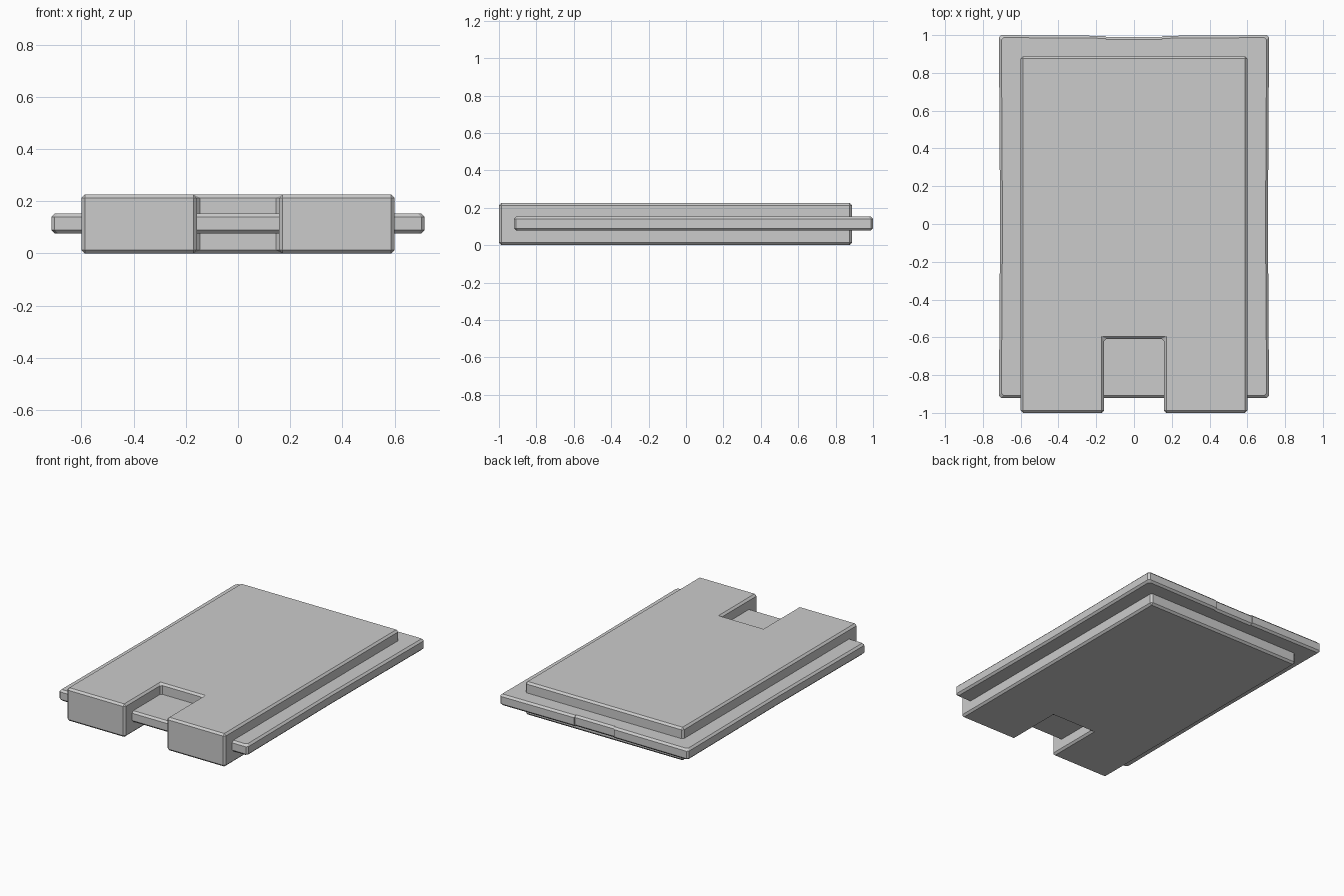
import bpy, bmesh

if "Cube" in bpy.data.objects:
    bpy.data.objects.remove(bpy.data.objects["Cube"])


def prism(name, outline, levels):
    """Stack scaled copies of an outline at (z, x_scale, y_scale) levels and skin them."""
    cy = (min(p[1] for p in outline) + max(p[1] for p in outline)) / 2
    bm = bmesh.new()
    rings = [[bm.verts.new((x * sx, cy + (y - cy) * sy, z)) for x, y in outline]
             for z, sx, sy in levels]
    n = len(outline)
    bm.faces.new(rings[0][::-1])
    bm.faces.new(rings[-1])
    for a, b in zip(rings, rings[1:]):
        for i in range(n):
            j = (i + 1) % n
            bm.faces.new((a[i], a[j], b[j], b[i]))
    bmesh.ops.recalc_face_normals(bm, faces=bm.faces)
    mesh = bpy.data.meshes.new(name)
    bm.to_mesh(mesh)
    bm.free()
    obj = bpy.data.objects.new(name, mesh)
    bpy.context.collection.objects.link(obj)
    return obj


def mirrored(half):
    """Complete a right-hand half outline across x = 0."""
    return half + [(-x, y) for x, y in reversed(half)]


# Thick body with an open notch in the front edge
body = prism("body",
             mirrored([(0.158, -0.608), (0.158, -1.0), (0.6, -1.0), (0.6, 0.888)]),
             [(0.0, 1, 1), (0.226, 1, 1)])
bevel = body.modifiers.new("chamfer", 'BEVEL')
bevel.width = 0.013
bevel.segments = 1
bevel.limit_method = 'ANGLE'

# Thin flange plate, slightly waisted, with a shallow relief at the rear centre
c = 0.013
sx, sy = 1 - c / 0.715, 1 - c / 0.96
prism("flange_plate",
      mirrored([(0.703, -0.92), (0.715, -0.908), (0.709, 0.0), (0.715, 0.988),
                (0.703, 1.0), (0.15, 0.996), (0.15, 0.989)]),
      [(0.077, sx, sy), (0.077 + c, 1, 1), (0.153 - c, 1, 1), (0.153, sx, sy)])
